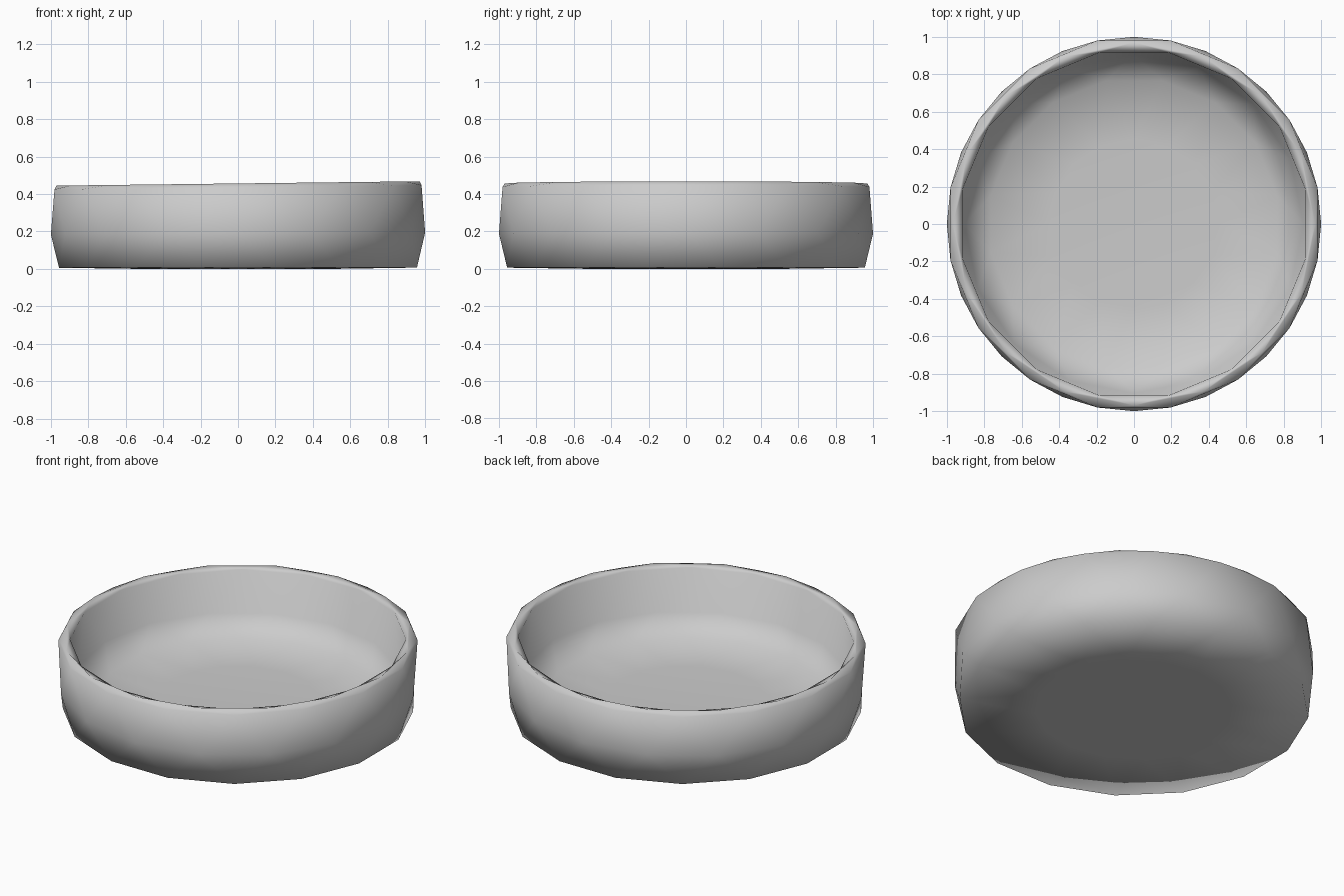
import bpy, bmesh, math

if "Cube" in bpy.data.objects:
    bpy.data.objects.remove(bpy.data.objects["Cube"])

SIDES = 16
# Profile from the underside, up the outer wall, over the rim and down inside
PROFILE = [(0.55, 0.012), (0.975, 0.018), (1.0, 0.2), (1.0, 0.447), (0.97, 0.468),
           (0.935, 0.452), (0.905, 0.2), (0.78, 0.1), (0.45, 0.08)]


def tilt(x, z):
    """The rim rises slightly towards +x."""
    return z + 0.012 * x * min(1, z / 0.45)


bm = bmesh.new()

# Faceted rings, each turned half a step from the last
rings = []
for i, (r, z) in enumerate(PROFILE):
    ring = []
    for k in range(SIDES):
        a = 2 * math.pi * (k + 0.5 * (i % 2)) / SIDES
        ring.append(bm.verts.new((r * math.cos(a), r * math.sin(a), tilt(r * math.cos(a), z))))
    rings.append(ring)

# Triangle strips between neighbouring rings
for i in range(len(rings) - 1):
    lo, hi = rings[i], rings[i + 1]
    for k in range(SIDES):
        n = (k + 1) % SIDES
        if i % 2 == 0:
            bm.faces.new((lo[k], lo[n], hi[k]))
            bm.faces.new((lo[n], hi[n], hi[k]))
        else:
            bm.faces.new((lo[k], hi[n], hi[k]))
            bm.faces.new((lo[k], lo[n], hi[n]))

# Underside and inner floor
bm.faces.new(rings[0][::-1])
bm.faces.new(rings[-1])
bmesh.ops.recalc_face_normals(bm, faces=bm.faces[:])
bmesh.ops.translate(bm, verts=bm.verts[:], vec=(0, 0, -min(v.co.z for v in bm.verts)))

mesh = bpy.data.meshes.new("round_dish")
bm.to_mesh(mesh)
bm.free()
for p in mesh.polygons:
    p.use_smooth = True
dish = bpy.data.objects.new("round_dish", mesh)
bpy.context.collection.objects.link(dish)
